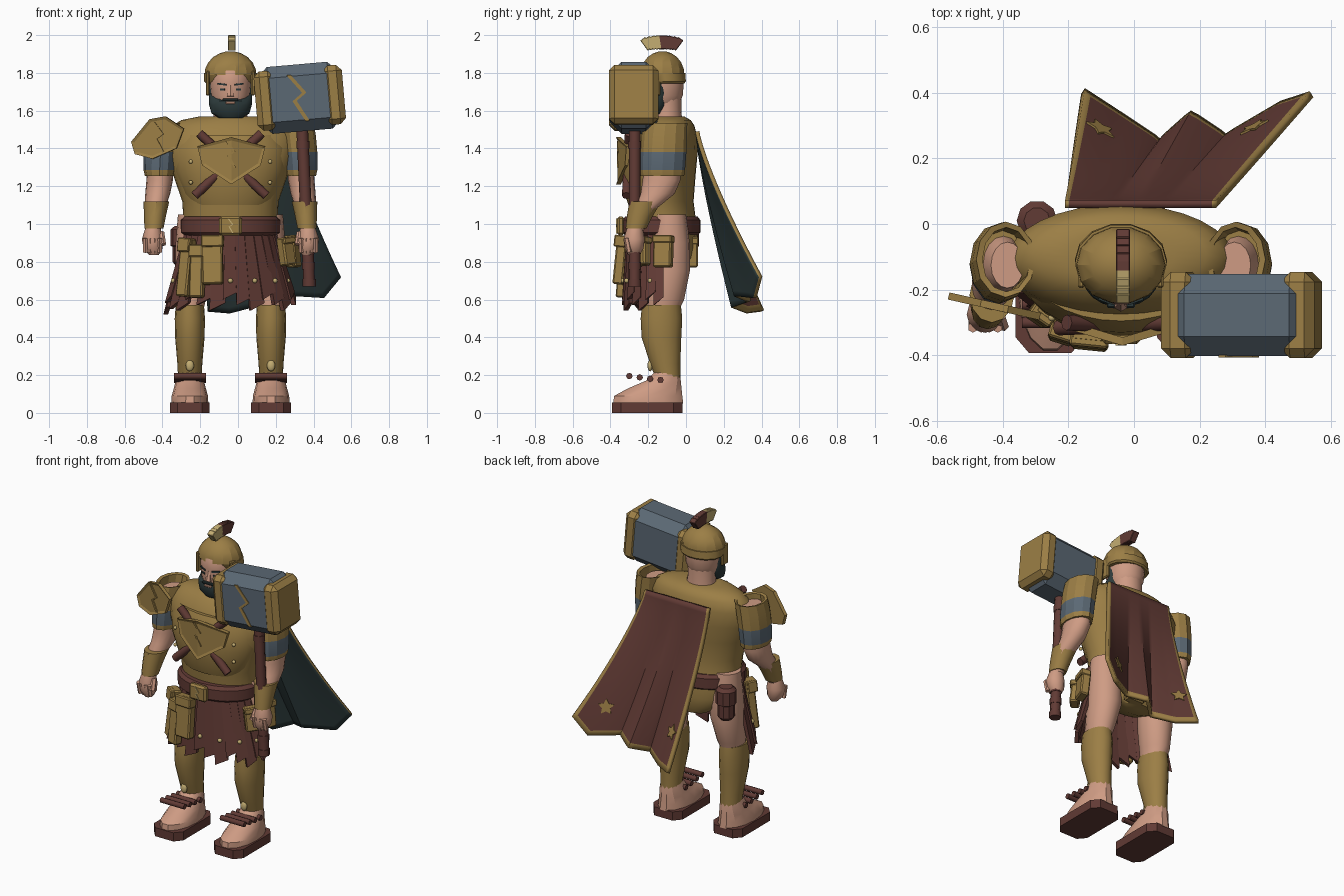
import bpy, bmesh
from math import sin, cos, pi, radians, atan2
from mathutils import Vector, Matrix

if "Cube" in bpy.data.objects:
    bpy.data.objects.remove(bpy.data.objects["Cube"])


def colour(name, r, g, b):
    m = bpy.data.materials.new(name)
    m.use_nodes = True
    m.diffuse_color = (r, g, b, 1)
    m.node_tree.nodes["Principled BSDF"].inputs["Base Color"].default_value = (r, g, b, 1)
    return m


gold = colour("bronze gold", .33, .21, .06)
pale = colour("pale gold", .55, .42, .17)
steel = colour("blue steel", .105, .14, .175)
leather = colour("red brown leather", .12, .043, .035)
skin = colour("skin", .62, .33, .23)
dark = colour("dark teal", .025, .042, .043)

CX = -.04  # body centre line


def make(name, bm, mats, rule=None, smooth=35):
    """Turn a bmesh into an object; rule picks a material index per face."""
    bmesh.ops.recalc_face_normals(bm, faces=bm.faces)
    if rule:
        for f in bm.faces:
            f.material_index = rule(f.calc_center_median(), f.normal)
    me = bpy.data.meshes.new(name)
    bm.to_mesh(me)
    bm.free()
    ob = bpy.data.objects.new(name, me)
    bpy.context.collection.objects.link(ob)
    for m in mats if isinstance(mats, list) else [mats]:
        me.materials.append(m)
    if smooth:
        bpy.ops.object.select_all(action='DESELECT')
        ob.select_set(True)
        bpy.context.view_layer.objects.active = ob
        bpy.ops.object.shade_smooth_by_angle(angle=radians(smooth))
    return ob


def loft(name, rings, mats, n=20, rule=None, smooth=35):
    """Stack of horizontal ellipses (x, y, z, rx, ry)."""
    bm = bmesh.new()
    loops = [[bm.verts.new((x + rx * cos(2 * pi * i / n), y + ry * sin(2 * pi * i / n), z))
              for i in range(n)] for x, y, z, rx, ry in rings]
    for a, b in zip(loops, loops[1:]):
        for i in range(n):
            j = (i + 1) % n
            bm.faces.new((a[i], a[j], b[j], b[i]))
    bm.faces.new(loops[0])
    bm.faces.new(loops[-1])
    return make(name, bm, mats, rule, smooth)


def box(name, at, size, mat, bevel=0.0, rot=(0, 0, 0)):
    bm = bmesh.new()
    bmesh.ops.create_cube(bm, size=1)
    bmesh.ops.scale(bm, vec=size, verts=bm.verts)
    if bevel:
        bmesh.ops.bevel(bm, geom=bm.edges[:], offset=bevel, segments=1, affect='EDGES')
    ob = make(name, bm, mat, smooth=0)
    ob.location, ob.rotation_euler = at, rot


def rod(name, p, q, r, mat, n=8, r2=None):
    p, q = Vector(p), Vector(q)
    bm = bmesh.new()
    bmesh.ops.create_cone(bm, cap_ends=True, segments=n, radius1=r, radius2=r2 or r, depth=(q - p).length)
    bmesh.ops.transform(bm, verts=bm.verts, matrix=Matrix.Translation((p + q) / 2)
                        @ (q - p).to_track_quat('Z', 'Y').to_matrix().to_4x4())
    make(name, bm, mat, smooth=50)


def ball(name, at, size, mat):
    bm = bmesh.new()
    bmesh.ops.create_uvsphere(bm, u_segments=12, v_segments=8, radius=1)
    bmesh.ops.scale(bm, vec=size, verts=bm.verts)
    bmesh.ops.translate(bm, vec=at, verts=bm.verts)
    make(name, bm, mat, smooth=60)


def plate(name, pts, at, thick, mat, rot=(0, 0, 0), rim=0, fold=0):
    """Flat outline in x and z facing -y, with an optional raised rim and centre fold."""
    bm = bmesh.new()
    face = bm.faces.new([bm.verts.new((x, 0, z)) for x, z in pts])
    ext = bmesh.ops.extrude_face_region(bm, geom=[face])["geom"]
    bmesh.ops.translate(bm, vec=(0, -thick, 0), verts=[v for v in ext if isinstance(v, bmesh.types.BMVert)])
    bmesh.ops.recalc_face_normals(bm, faces=bm.faces)
    if rim:
        front = [f for f in bm.faces if f.normal.y < -.9]
        bmesh.ops.inset_region(bm, faces=front, thickness=rim, depth=-.007)
    if fold:
        bmesh.ops.bisect_plane(bm, geom=bm.verts[:] + bm.edges[:] + bm.faces[:],
                               plane_co=(0, 0, 0), plane_no=(1, 0, 0))
        for v in bm.verts:
            v.co.y += fold * abs(v.co.x)
    ob = make(name, bm, mat, smooth=0)
    ob.location, ob.rotation_euler = at, rot


def bolt(name, at, size, mat, rot=(0, 0, 0)):
    chain = [(-.2, .5), (.1, .1), (-.12, -.06), (.12, -.5)]
    pts = chain + [(x + .09, z) for x, z in reversed(chain)]
    plate(name, [(x * size, z * size) for x, z in pts], at, .007, mat, rot)


# Torso, breastplate and belt
loft("torso", [(CX, cy, z, rx, ry) for z, rx, ry, cy in [
    (.77, .1, .06, -.02), (.82, .19, .125, -.065), (.88, .235, .165, -.1), (.96, .25, .172, -.11),
    (1.04, .25, .17, -.12), (1.12, .255, .17, -.13), (1.25, .3, .18, -.13), (1.36, .335, .185, -.125),
    (1.46, .345, .17, -.11), (1.52, .31, .145, -.1), (1.55, .26, .12, -.095), (1.57, .16, .09, -.1)]], gold, 32)
loft("breastplate", [(CX, cy, z, rx, ry) for z, rx, ry, cy in [
    (1.1, .22, .15, -.155), (1.16, .25, .165, -.16), (1.28, .295, .18, -.16), (1.4, .3, .175, -.155),
    (1.47, .27, .15, -.145)]], gold, 28)
loft("belt", [(CX, -.13, z, rx, rx * .78) for z, rx in
              [(.94, .245), (.955, .265), (1.02, .265), (1.04, .245)]], leather, 28)
box("belt_buckle", (CX, -.345, .99), (.12, .04, .1), gold, .012)
bolt("buckle_bolt", (CX, -.363, .99), .08, pale)
for s in (-1, 1):
    rod("chest_strap", (CX - s * .165, -.3, 1.48), (CX + s * .19, -.315, 1.15), .024, leather)
    for z in (1.22, 1.33):
        ball("chest_stud", (CX + s * .21, -.285, z), (.011, .011, .011), pale)
plate("chest_emblem", [(-.18, .05), (0, .1), (.18, .05), (.155, -.05), (0, -.15), (-.155, -.05)],
      (CX + .005, -.345, 1.36), .025, gold, rim=.018, fold=.3)
bolt("emblem_bolt", (CX, -.358, 1.37), .14, gold)

# Legs, greaves and sandals
for s in (-1, 1):
    X = CX + s * .215
    loft("thigh", [(CX + s * o, cy, z, rx, ry) for z, o, rx, ry, cy in [
        (.42, .21, .06, .075, -.12), (.55, .21, .068, .09, -.125), (.6, .21, .08, .1, -.11),
        (.75, .195, .098, .11, -.09), (.9, .19, .1, .105, -.085), (1.05, .195, .083, .085, -.085)]], skin, 16)
    loft("greave", [(X, cy, z, rx, ry) for z, rx, ry, cy in [
        (.18, .062, .065, -.095), (.26, .066, .08, -.11), (.4, .078, .105, -.13), (.5, .08, .11, -.13),
        (.57, .075, .103, -.13)]], gold, 16)
    ball("greave_stud", (X, -.19, .25), (.022, .014, .03), pale)
    loft("foot", [(X, cy, z, rx, ry) for z, rx, ry, cy in [
        (.05, .098, .19, -.2), (.09, .096, .185, -.2), (.13, .085, .145, -.165), (.17, .075, .095, -.12),
        (.22, .06, .065, -.1)]], skin, 14, smooth=25)
    plate("sandal_sole", [(sx * a, sy * b) for sx, sy, ab in
                          [(-1, -1, 0), (-1, -1, 1), (1, -1, 1), (1, -1, 0), (1, 1, 0), (1, 1, 1), (-1, 1, 1), (-1, 1, 0)]
                          for a, b in [((.105, .14), (.065, .187))[ab]]],
          (X, -.205, .056), .056, leather, (pi / 2, 0, 0))
    for k in range(4):
        rod("sandal_strap", (X - .085, -.3 + k * .055, .195 - k * .007),
            (X + .085, -.3 + k * .055, .195 - k * .007), .017, leather)

# Arms, open shell sleeves, bracers and fists
for s in (-1, 1):
    def side(rows):
        return [(CX + s * o, y, z, rx, ry) for o, y, z, rx, ry in rows]
    loft("arm", side([(.41, -.27, .96, .038, .042), (.4, -.22, 1.08, .055, .062), (.385, -.15, 1.16, .066, .09),
                      (.375, -.13, 1.23, .07, .1), (.365, -.12, 1.4, .07, .095), (.345, -.125, 1.5, .05, .07)]), skin, 16)
    loft("sleeve", side([(.375, -.125, 1.255, .078, .115), (.375, -.125, 1.285, .085, .12),
                         (.37, -.12, 1.38, .09, .122), (.36, -.115, 1.47, .092, .12),
                         (.35, -.108, 1.535, .09, .115), (.348, -.108, 1.53, .073, .098),
                         (.36, -.115, 1.44, .07, .095)]), [gold, steel], 12,
         lambda c, n: int(1.285 < c.z < 1.38), 20)
    loft("bracer", side([(.405, -.265, .975, .05, .055), (.4, -.245, 1.04, .058, .068),
                         (.392, -.215, 1.12, .068, .085)]), gold, 12)
    loft("fist", side([(.405, -.275, .835, .025, .03), (.41, -.275, .87, .05, .05), (.413, -.275, .92, .056, .056),
                       (.41, -.27, .98, .04, .042)]), skin, 12)
    for k in range(4):
        o = .375 + k * .025
        rod("finger", (CX + s * o, -.315, .925), (CX + s * o, -.3, .85), .016, skin, 6, .014)
    rod("thumb", (CX + s * .368, -.28, .955), (CX + s * .358, -.31, .89), .018, skin, 6)

# Shoulder shield on the right arm
shield_rot = (0, 0, atan2(-.065, .29))
plate("shoulder_shield", [(-.145, -.02), (-.045, .1), (.04, .115), (.14, .05), (.1, -.055), (-.03, -.11), (-.125, -.085)],
      (-.42, -.24, 1.455), .022, gold, shield_rot, .016)
bolt("shield_bolt", (-.423, -.255, 1.46), .16, gold, shield_rot)

# Head, face and beard
loft("neck", [(CX, -.1, 1.5, .1, .085), (CX, -.105, 1.6, .085, .08), (CX, -.11, 1.7, .09, .085)], skin, 16)
loft("head", [(CX, cy, z, rx, ry) for z, rx, ry, cy in [
    (1.58, .05, .06, -.15), (1.62, .085, .095, -.14), (1.68, .105, .115, -.13), (1.75, .112, .118, -.128),
    (1.81, .11, .115, -.128), (1.86, .08, .08, -.125)]], skin, 18)
loft("beard", [(CX, cy, z, rx, ry) for z, rx, ry, cy in [
    (1.56, .06, .04, -.19), (1.585, .1, .065, -.18), (1.63, .113, .083, -.17), (1.65, .113, .083, -.165),
    (1.69, .114, .05, -.135), (1.76, .116, .035, -.14)]], dark, 18)
box("moustache", (CX, -.245, 1.658), (.085, .02, .014), dark, .004)
box("mouth", (CX, -.25, 1.642), (.05, .015, .012), skin, .003)
rod("nose", (CX, -.238, 1.735), (CX, -.245, 1.675), .009, skin, 6, .022)
for s in (-1, 1):
    box("eye", (CX + s * .042, -.235, 1.712), (.028, .008, .01), dark, rot=(0, 0, s * .35))
    box("eyebrow", (CX + s * .045, -.234, 1.74), (.05, .01, .009), dark, rot=(0, -s * .12, s * .35))
    box("cheek_guard", (CX + s * .12, -.165, 1.745), (.02, .06, .13), gold, .006)

# Helmet and crest
loft("helmet", [(CX, -.125, 1.79, .137, .118)] + [
    (CX, -.125, 1.79 + .125 * sin(a), .138 * cos(a), .12 * cos(a)) for a in (.25, .55, .85, 1.15, 1.4)], gold, 14, smooth=20)
loft("helmet_rim", [(CX, -.108, 1.745, .13, .102), (CX, -.108, 1.755, .14, .11), (CX, -.12, 1.8, .14, .12)], gold, 14)
for k in range(9):
    a = (k - 4) * .16
    box("crest_tuft", (CX + .007, -.128 + .135 * sin(a), 1.962 - .02 * a * a),
        (.042, .033, .074 - .01 * abs(a)), pale if k < 4 else leather, .003, (-a, 0, 0))

# Skirt of leather strips
N = 15
for k in range(N):
    bm = bmesh.new()
    corners = []
    for rx, ry, z in [(.245, .19, .97), (.355, .215, .56 + .03 * ((k * 2) % 3) - .02 * (k < 3))]:
        for da, inset in [(-.55, 0), (.62, .008), (.62, .03), (-.55, .025)]:
            a = pi + pi * (k + .5 + da) / N
            corners.append(bm.verts.new((CX + (rx - inset) * cos(a), -.125 + (ry - inset) * sin(a),
                                         z + (.035 * da if z < .9 else 0))))
    for i in range(4):
        j = (i + 1) % 4
        bm.faces.new((corners[i], corners[j], corners[j + 4], corners[i + 4]))
    bm.faces.new(corners[:4])
    bm.faces.new(corners[4:])
    make("skirt_strip", bm, leather, smooth=0)
    if k % 2:
        a = pi + pi * (k + .5) / N
        ball("skirt_stud", (CX + .318 * cos(a), -.125 + .207 * sin(a), .7), (.013, .013, .013), pale)

# Pouches on the belt: position, width, height, lean, turn
for x, y, z, w, h, lean, turn in [(-.275, -.27, .77, .07, .31, .05, -.6), (-.215, -.325, .75, .075, .28, 0, -.3),
                                  (-.135, -.345, .81, .11, .26, -.02, -.1), (.29, -.12, .855, .1, .17, 0, 1.25),
                                  (.255, -.23, .855, .08, .15, -.1, .8), (.03, .035, .85, .12, .16, 0, 0)]:
    rot = (-.1 if y < 0 else 0, lean, turn)
    box("pouch", (x, y, z), (w, .055, h), gold, .008, rot)
    box("pouch_flap", (x, y, z + h * .38), (w + .008, .062, h * .24), gold, .006, rot)
loft("rolled_pouch", [(-.295, .01, z, r, r) for z, r in
                      [(.78, .035), (.8, .052), (.88, .052), (.885, .062), (.97, .062), (.99, .04)]], leather, 10)

# War hammer
tilt = (0, -radians(5), 0)
spin = Matrix.Rotation(-radians(5), 3, 'Y')
C = Vector((.327, -.277, 1.668))
box("hammer_head", C, (.44, .25, .355), steel, .06, tilt)
for s in (-1, 1):
    box("hammer_cap", C + spin @ Vector((s * .182, 0, 0)), (.105, .262, .315), gold, .03, tilt)
bolt("hammer_bolt", C + spin @ Vector((-.01, -.122, .0)), .25, gold, tilt)
rod("hammer_shaft", (.34, -.272, 1.5), (.378, -.272, .67), .031, leather, 8)
for z in (.69, .78, .86, 1.42):
    x = .34 + .038 * (1.5 - z) / .83
    rod("shaft_ring", (x, -.272, z - .02), (x, -.272, z + .02), .035, leather, 8)

# Cape: folded sheet from straight shoulders to a jagged hem
hem = [(-.155, .405, .54), (-.04, .33, .53), (.08, .25, .56), (.175, .335, .59), (.28, .265, .62),
       (.45, .365, .61), (.54, .395, .72)]
U, V = 36, 30


def cape_point(u, v):
    t = u * (len(hem) - 1)
    i = min(int(t), len(hem) - 2)
    low = Vector(hem[i]).lerp(Vector(hem[i + 1]), t - i)
    top = Vector((-.21 + .46 * u, .06, 1.49))
    p = top.lerp(low, v ** 1.25)
    p.z = top.z + (low.z - top.z) * v
    return p


bm = bmesh.new()
grid = [[bm.verts.new(cape_point(i / U, j / V)) for j in range(V + 1)] for i in range(U + 1)]
for i in range(U):
    for j in range(V):
        f = bm.faces.new((grid[i][j], grid[i + 1][j], grid[i + 1][j + 1], grid[i][j + 1]))
        f.material_index = int(i in (0, U - 1) or j == V - 1)
cape = make("cape", bm, [leather, gold, dark])
if sum(p.normal.y for p in cape.data.polygons) < 0:
    cape.data.flip_normals()
sol = cape.modifiers.new("thickness", 'SOLIDIFY')
sol.thickness, sol.offset, sol.material_offset, sol.material_offset_rim = .022, 0, 2, 0

# Star badges near the hem
for u, v in ((.1, .78), (.82, .8)):
    p = cape_point(u, v)
    n = (cape_point(u + .02, v) - p).cross(cape_point(u, v + .02) - p).normalized()
    n = n if n.y > 0 else -n
    star = [(sin(k * pi / 5) * (.05, .026)[k % 2], cos(k * pi / 5) * (.05, .026)[k % 2]) for k in range(10)]
    plate("cape_star", star, p + n * .008, .009, gold, n.to_track_quat('-Y', 'Z').to_euler())
